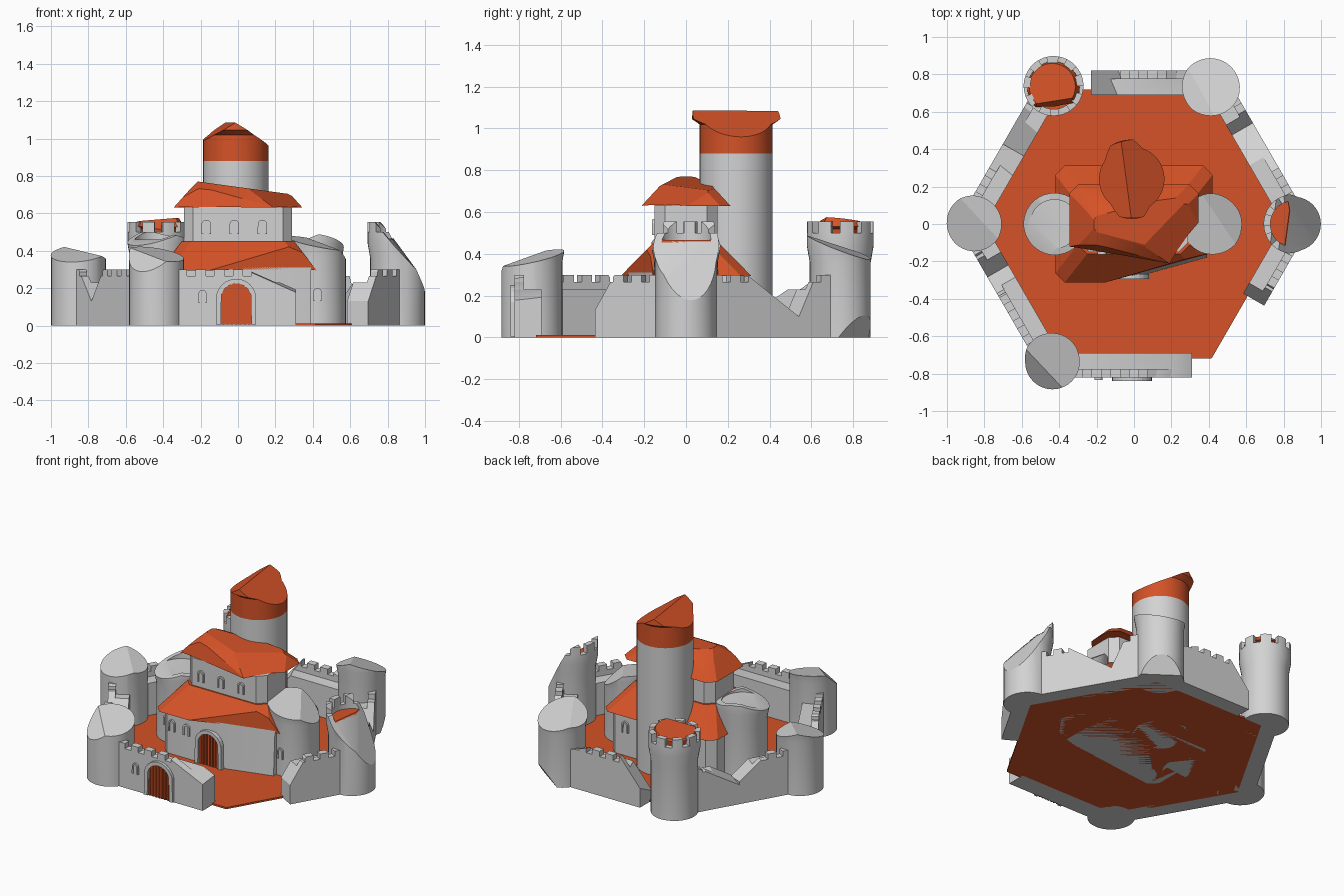
import bpy, bmesh, math
from mathutils import Vector, Matrix

if "Cube" in bpy.data.objects:
    bpy.data.objects.remove(bpy.data.objects["Cube"])


def material(name, rgb):
    m = bpy.data.materials.new(name)
    m.diffuse_color = (*rgb, 1)
    m.use_nodes = True
    m.node_tree.nodes["Principled BSDF"].inputs["Base Color"].default_value = m.diffuse_color
    return m


STONE = material("grey_stone", (0.65, 0.65, 0.65))
TILE = material("orange_tile", (0.66, 0.085, 0.02))


def finish(name, bm, mat, matrix=None):
    if matrix:
        bm.transform(matrix)
    bmesh.ops.recalc_face_normals(bm, faces=bm.faces[:])
    me = bpy.data.meshes.new(name)
    bm.to_mesh(me)
    bm.free()
    me.materials.append(mat)
    ob = bpy.data.objects.new(name, me)
    bpy.context.collection.objects.link(ob)
    return ob


def slice_off(bm, cuts):
    """Break pieces away: each cut is (point, normal); the normal side is removed and capped."""
    for co, no in cuts:
        bmesh.ops.bisect_plane(bm, geom=bm.verts[:] + bm.edges[:] + bm.faces[:], dist=1e-5,
                               plane_co=Vector(co), plane_no=Vector(no).normalized(), clear_outer=True)
        edges = [e for e in bm.edges if e.is_boundary]
        if edges:
            bmesh.ops.holes_fill(bm, edges=edges, sides=0)


def stack(bm, rings):
    """Closed solid through a list of equal point rings."""
    rows = [[bm.verts.new(p) for p in ring] for ring in rings]
    n = len(rows[0])
    for a, b in zip(rows, rows[1:]):
        for i in range(n):
            j = (i + 1) % n
            bm.faces.new((a[i], a[j], b[j], b[i]))
    bm.faces.new(rows[0][::-1])
    bm.faces.new(rows[-1])


def lathe(bm, profile, n=40):
    stack(bm, [[(r * math.cos(2 * math.pi * i / n), r * math.sin(2 * math.pi * i / n), z)
                for i in range(n)] for r, z in profile])


def box(bm, x0, x1, y0, y1, z0, z1):
    stack(bm, [[(x0, y0, z), (x1, y0, z), (x1, y1, z), (x0, y1, z)] for z in (z0, z1)])


def block(bm, sections, c=0.05):
    """Loft of rectangles with chamfered corners: (half x, half y, z)."""
    rings = []
    for hx, hy, z in sections:
        k = min(c, hy * 0.5)
        rings.append([(hx, k - hy, z), (hx, hy - k, z), (hx - k, hy, z), (k - hx, hy, z),
                      (-hx, hy - k, z), (-hx, k - hy, z), (k - hx, -hy, z), (hx - k, -hy, z)])
    stack(bm, rings)


def shape(name, mat, maker, data, cuts=(), loc=(0, 0, 0)):
    bm = bmesh.new()
    maker(bm, data)
    slice_off(bm, cuts)
    return finish(name, bm, mat, Matrix.Translation(loc))


# Courtyard floor
bm = bmesh.new()
lathe(bm, [(0.83, 0.0), (0.83, 0.012)], 6)
finish("courtyard_floor", bm, TILE)


# Ruined towers: cuts are in tower coordinates
def tower(name, x, y, cuts=(), r=0.146, crown=False, deck=True):
    bm = bmesh.new()
    lathe(bm, [(r, 0), (r, 0.36), (r + 0.014, 0.44), (r + 0.014, 0.5), (r - 0.022, 0.5), (r - 0.022, 0.46)])
    if crown:
        for k in range(9):
            arc = [math.radians(40 * k + d) for d in (0, 8, 16, 24)]
            pts = [(r + 0.014, a) for a in arc] + [(r - 0.022, a) for a in arc[::-1]]
            stack(bm, [[(q * math.cos(a), q * math.sin(a), z) for q, a in pts] for z in (0.5, 0.555)])
    slice_off(bm, cuts)
    finish(name, bm, STONE, Matrix.Translation((x, y, 0)))
    if crown and deck:
        shape(name + "_deck", TILE, lathe, [(r - 0.022, 0.455), (r - 0.022, 0.466)], cuts, (x, y, 0))


H = 0.738
tower("right_tower", 0.853, 0, [((0.0, 0, 0.43), (0.75, -0.1, 0.66)), ((0.06, 0, 0.34), (0.88, 0.15, 0.48))], crown=True)
tower("left_tower", -0.853, 0, [((0, 0, 0.385), (-0.08, -0.3, 1)), ((0.05, 0, 0.39), (0.35, 0.1, 1))])
tower("back_right_tower", 0.41, H, [((0, 0, 0.43), (0.1, 0.38, 1)), ((-0.06, 0, 0.44), (-0.4, 0.1, 1)),
                                    ((0.06, 0.1, 0.06), (0.5, 0.7, -0.55))])
tower("front_left_tower", -0.436, -H, [((0, 0, 0.38), (0.15, -0.22, 1)), ((-0.04, -0.06, 0.36), (-0.45, -0.75, 0.9))])
tower("back_left_tower", -0.43, H, crown=True)
tower("keep_left_tower", -0.425, 0, [((0, 0, 0.49), (-0.28, -0.25, 1)), ((0.04, 0, 0.49), (0.25, 0.05, 1))], r=0.152)
tower("keep_right_tower", 0.425, 0, [((0, 0, 0.44), (0.2, -0.12, 1)), ((0.06, 0, 0.42), (0.6, 0.2, 0.8))], r=0.152)
# Broken cap on the back left tower
shape("back_left_tower_cap", TILE, lathe, [(0.09, 0.46), (0.1, 0.52), (0.14, 0.53), (0.1, 0.6)],
      [((0, 0, 0.56), (-0.1, 0.1, 1)), ((0, -0.08, 0.55), (0.1, -0.9, 0.5))], (-0.43, H - 0.01, 0))


# Curtain walls: wall k faces outward at 30 + 60k degrees; each part is a broken length
def wall(name, k, parts):
    a = math.radians(30 + 60 * k)
    mat = Matrix.Translation((0.736 * math.cos(a), 0.736 * math.sin(a), 0)) @ Matrix.Rotation(a - math.pi / 2, 4, 'Z')
    bm = bmesh.new()
    for x0, x1, cuts in parts:
        piece = bmesh.new()
        box(piece, x0, x1, -0.045, 0.085, 0, 0.23)
        box(piece, x0, x1, 0.04, 0.085, 0.23, 0.265)
        for i in range(-4, 5):
            m0, m1 = max(x0, i * 0.1 - 0.028), min(x1, i * 0.1 + 0.028)
            if m1 - m0 > 0.01:
                box(piece, m0, m1, 0.04, 0.085, 0.265, 0.3)
        slice_off(piece, cuts)
        tmp = bpy.data.meshes.new("tmp")
        piece.to_mesh(tmp)
        piece.free()
        bm.from_mesh(tmp)
        bpy.data.meshes.remove(tmp)
    finish(name, bm, STONE, mat)


L = 0.4
wall("back_right_wall", 0, [(-0.15, L, [((-0.15, 0, 0.1), (-0.57, 0, 0.82))]),
                            (-L, -0.15, [((-0.15, 0, 0.1), (0.9, 0, 0.43))])])
wall("back_wall", 1, [(-0.23, L, [((-0.22, 0, 0.1), (-0.7, -0.3, 0.6)), ((0.22, 0, 0.26), (0.3, -0.2, 0.9))])])
wall("back_left_wall", 2, [(-L, 0.02, [((0.02, 0, 0.14), (0.6, -0.1, 0.75))]),
                           (0.02, L, [((0.02, 0, 0.14), (-0.5, 0.1, 0.85))])])
wall("front_left_wall", 3, [(-L, 0.146, [((0.146, 0, 0.13), (0.8, 0, 0.6))]),
                            (0.146, L, [((0.146, 0, 0.13), (-0.75, 0, 0.6))])])
wall("front_wall", 4, [(-0.31, L, [((-0.18, 0, 0.245), (-0.4, 0.1, 0.9))])])
wall("front_right_wall", 5, [(-L, 0.03, [((0.03, 0, 0.13), (0.84, 0, 0.54))])])

# Keep: lower storey, skirt roof, upper storey, hipped roof
breach = [((0.1, -0.258, 0), (0.265, -0.964, 0.05))]
shape("keep_lower_storey", STONE, block, [(0.39, 0.275, 0), (0.39, 0.275, 0.31)], breach)
shape("keep_lower_roof", TILE, block, [(0.38, 0.27, 0.3), (0.42, 0.312, 0.295), (0.3, 0.16, 0.45)], breach)
shape("keep_upper_storey", STONE, block, [(0.29, 0.15, 0.3), (0.29, 0.15, 0.635)])
shape("keep_upper_roof", TILE, block, [(0.29, 0.15, 0.635), (0.345, 0.213, 0.63), (0.26, 0.125, 0.725), (0.21, 0.03, 0.775)],
      [((-0.2, 0, 0.768), (0.135, 0, 0.99)), ((-0.35, -0.12, 0.63), (-0.16, -0.95, 0.3)),
       ((0.2, 0, 0.7), (0.5, -0.35, 1))])

# Great tower with its broken orange top
shape("great_tower", STONE, lathe, [(0.175, 0), (0.175, 0.88)], (), (-0.012, 0.24, 0))
shape("great_tower_roof", TILE, lathe, [(0.175, 0.88), (0.175, 1.02), (0.212, 1.045), (0.207, 1.09), (0.1, 1.25)],
      [((-0.03, 0, 1.085), (-0.54, -0.07, 0.84)), ((-0.03, 0, 1.085), (0.52, 0.07, 0.86))], (-0.012, 0.24, 0))


# Arched openings: local x across, -y outward
def arch_points(w, h):
    r = w / 2
    arc = [math.radians(15 * i) for i in range(13)]
    return [(r, 0)] + [(r * math.cos(a), h - r + r * math.sin(a)) for a in arc[1:-1]] + [(-r, 0)]


def arch(name, w, h, loc, angle=0, gate=False):
    mat = Matrix.Translation(loc) @ Matrix.Rotation(math.radians(angle), 4, 'Z')
    t = w * (0.12 if gate else 0.22)
    outer, inner = arch_points(w, h), arch_points(w - 2 * t, h - t)
    d = 0.018 if gate else 0.011
    bm = bmesh.new()
    for i in range(len(outer) - 1):
        quad = (outer[i], outer[i + 1], inner[i + 1], inner[i])
        stack(bm, [[(x, y, z) for x, z in quad] for y in (0.01, -d)])
    bmesh.ops.remove_doubles(bm, verts=bm.verts[:], dist=1e-5)
    seen = {}
    for f in bm.faces:
        seen.setdefault(frozenset(f.verts), []).append(f)
    finish(name + "_frame", bm, STONE, mat)
    bm = bmesh.new()
    stack(bm, [[(x, y, z) for x, z in inner] for y in (0.01, -0.004)])
    if gate:
        ri = w / 2 - t
        for i in range(-3, 4):
            x = i * ri * 0.28
            top = h - t - ri + math.sqrt(max(ri * ri - x * x, 0))
            box(bm, x - 0.006, x + 0.006, -0.011, -0.003, 0, top)
    finish(name + ("_door" if gate else "_pane"), bm, TILE if gate else STONE, mat)


arch("outer_gate", 0.215, 0.245, (-0.01, -0.822, 0.005), 0, True)
arch("keep_gate", 0.2, 0.24, (-0.02, -0.276, 0.01), 0, True)
for i, x in enumerate((-0.17, -0.02, 0.13)):
    arch(f"keep_upper_window_{i}", 0.05, 0.075, (x, -0.151, 0.49))
arch("keep_lower_window_0", 0.05, 0.075, (-0.19, -0.276, 0.17))
arch("keep_lower_window_1", 0.05, 0.075, (-0.3, -0.276, 0.17))
arch("front_wall_window", 0.045, 0.07, (-0.19, -0.822, 0.12))
arch("keep_right_tower_window", 0.045, 0.07, (0.425, -0.15, 0.13))
arch("keep_left_tower_window", 0.045, 0.07, (-0.425, -0.15, 0.13))
for i, x in enumerate((-0.26, 0.26)):
    arch(f"keep_back_window_{i}", 0.05, 0.075, (x, 0.276, 0.17), 180)

# Round parts shade smoothly, broken edges stay sharp
bpy.ops.object.select_all(action='SELECT')
bpy.context.view_layer.objects.active = bpy.context.selected_objects[0]
bpy.ops.object.shade_smooth_by_angle(angle=math.radians(25))
